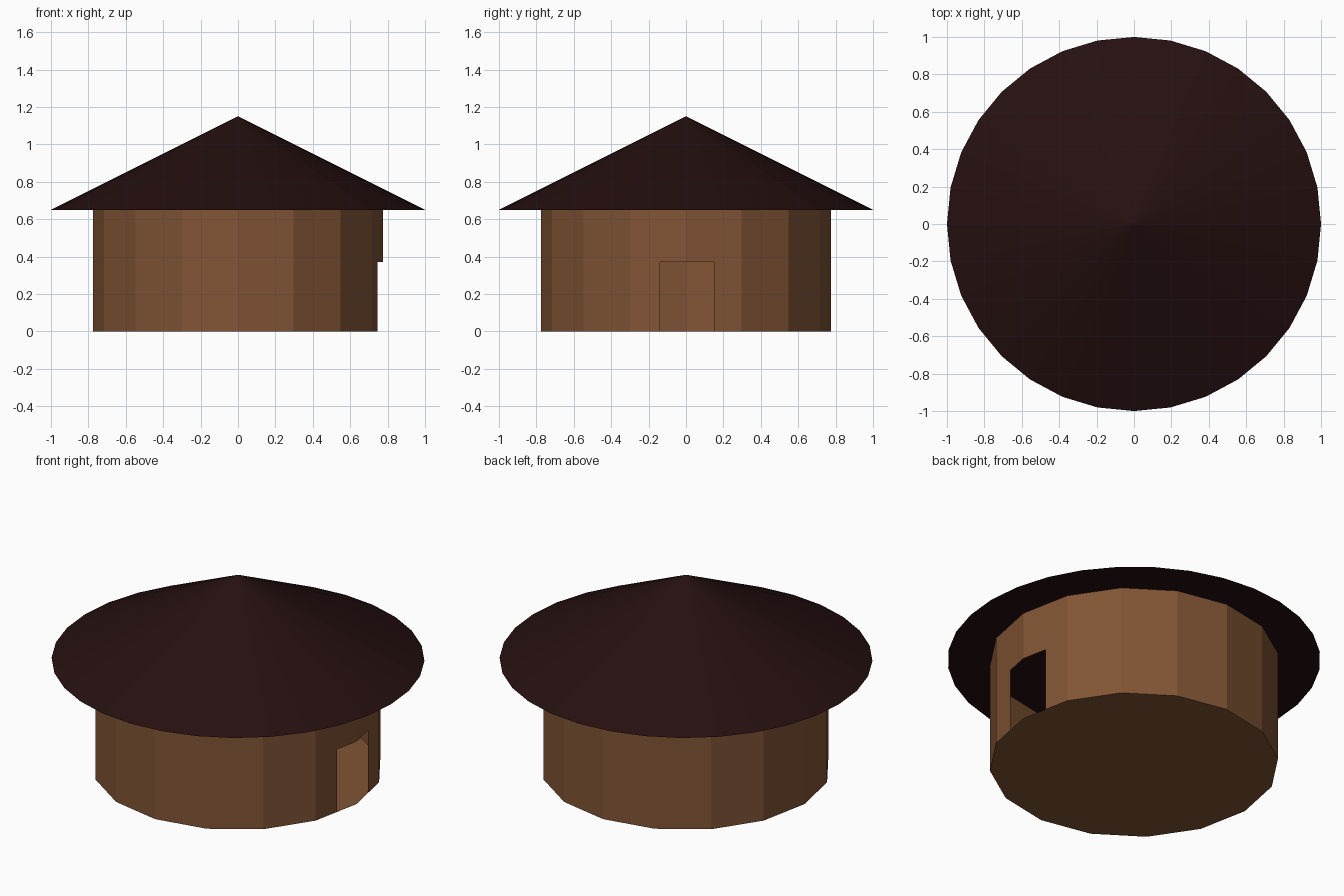
import bpy, bmesh
from mathutils import Matrix

if "Cube" in bpy.data.objects:
    bpy.data.objects.remove(bpy.data.objects["Cube"])

def material(name, rgb):
    m = bpy.data.materials.new(name)
    m.diffuse_color = (*rgb, 1.0)
    m.use_nodes = True
    m.node_tree.nodes["Principled BSDF"].inputs["Base Color"].default_value = m.diffuse_color
    return m

def add_object(name, bm, mat):
    mesh = bpy.data.meshes.new(name)
    bm.to_mesh(mesh)
    bm.free()
    mesh.materials.append(mat)
    ob = bpy.data.objects.new(name, mesh)
    bpy.context.collection.objects.link(ob)
    return ob

def cone(sides, r_bottom, r_top, z0, z1):
    bm = bmesh.new()
    bmesh.ops.create_cone(bm, cap_ends=True, segments=sides,
                          radius1=r_bottom, radius2=r_top, depth=z1 - z0,
                          matrix=Matrix.Translation((0, 0, (z0 + z1) / 2)))
    bmesh.ops.remove_doubles(bm, verts=bm.verts, dist=1e-5)
    return bm

mud = material("mud_brown", (0.22, 0.09, 0.035))
thatch = material("dark_roof", (0.019, 0.005, 0.005))

EAVE = 0.65
DOOR_Y0, DOOR_Y1, DOOR_TOP = -0.14, 0.15, 0.37

# Roof: closed cone
add_object("roof", cone(32, 1.0, 0.0, EAVE, 1.15), thatch)

# Walls and floor: thin open-topped drum
bm = cone(16, 0.775, 0.775, 0.0, EAVE)
bmesh.ops.delete(bm, geom=[f for f in bm.faces if f.normal.z > 0.5],
                 context='FACES_ONLY')

# Doorway on the right side: slice the two facing panels, remove the opening
def door_panels():
    bm.normal_update()
    return [f for f in bm.faces
            if abs(f.normal.z) < 0.5 and f.calc_center_median().x > 0.7]

for co, no in (((0, DOOR_Y0, 0), (0, 1, 0)),
               ((0, DOOR_Y1, 0), (0, 1, 0)),
               ((0, 0, DOOR_TOP), (0, 0, 1))):
    faces = door_panels()
    edges = {e for f in faces for e in f.edges}
    verts = {v for f in faces for v in f.verts}
    bmesh.ops.bisect_plane(bm, geom=faces + list(edges) + list(verts),
                           dist=1e-5, plane_co=co, plane_no=no)

opening = []
for f in door_panels():
    c = f.calc_center_median()
    if DOOR_Y0 < c.y < DOOR_Y1 and c.z < DOOR_TOP:
        opening.append(f)
bmesh.ops.delete(bm, geom=opening, context='FACES')
add_object("walls", bm, mud)
